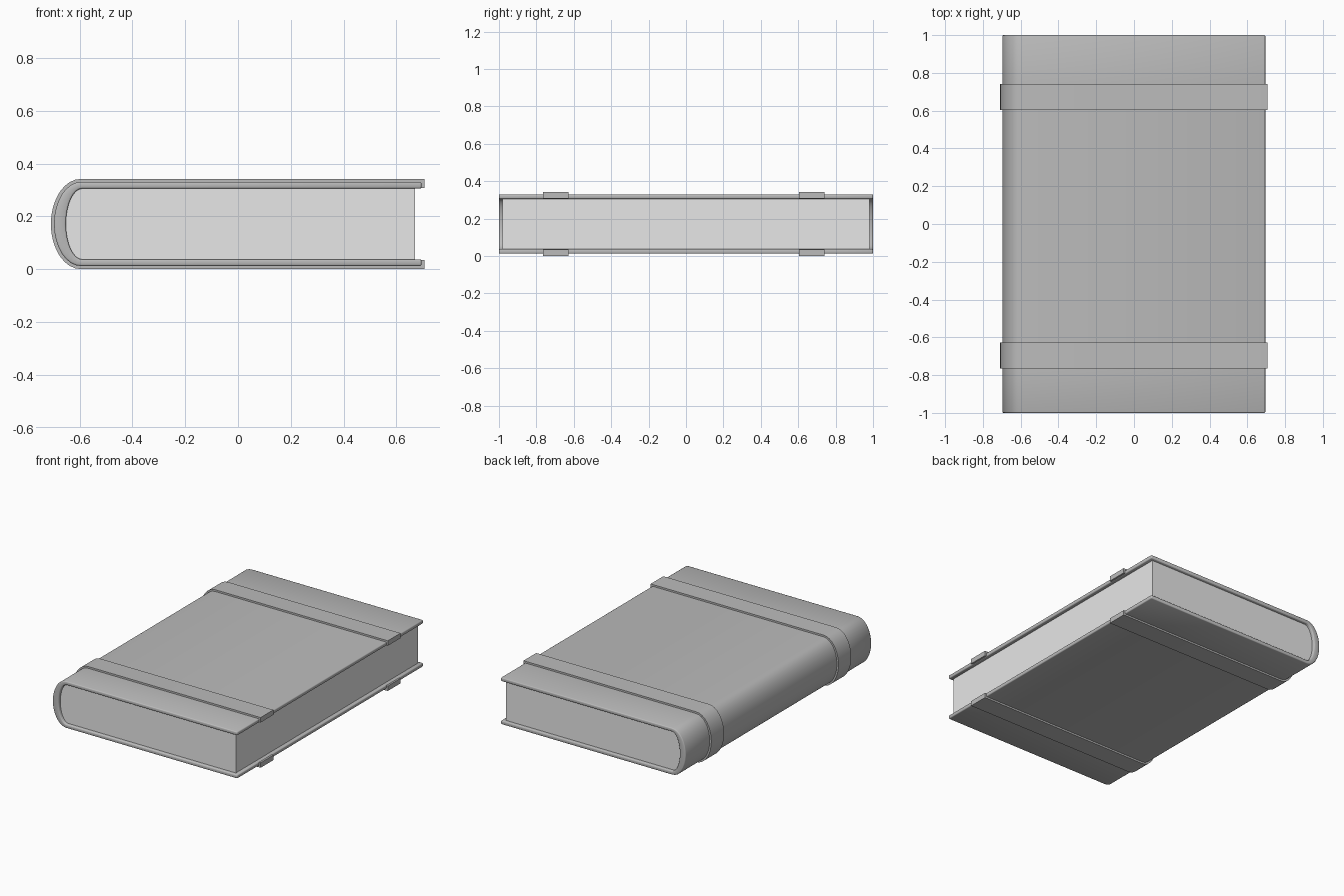
import bpy
import bmesh
import math

old = bpy.data.objects.get("Cube")
if old:
    bpy.data.objects.remove(old, do_unlink=True)

MID = 0.171          # height of the middle of the book
ARC_STEPS = 16


def material(name, value):
    mat = bpy.data.materials.new(name)
    mat.use_nodes = True
    colour = (value, value, value, 1)
    mat.diffuse_color = colour
    bsdf = mat.node_tree.nodes["Principled BSDF"]
    bsdf.inputs["Base Color"].default_value = colour
    bsdf.inputs["Roughness"].default_value = 0.8
    return mat


def book_path(spine_x, curve_x, half_height, fore_x):
    """Open path: along the bottom, round the spine, back along the top."""
    path = [(fore_x, MID - half_height)]
    for i in range(ARC_STEPS + 1):
        a = -math.pi / 2 + math.pi * i / ARC_STEPS
        path.append((curve_x - (curve_x - spine_x) * math.cos(a),
                     MID + half_height * math.sin(a)))
    path.append((fore_x, MID + half_height))
    return path


def finish(name, bm, mat):
    bmesh.ops.recalc_face_normals(bm, faces=bm.faces)
    mesh = bpy.data.meshes.new(name)
    bm.to_mesh(mesh)
    bm.free()
    mesh.materials.append(mat)
    obj = bpy.data.objects.new(name, mesh)
    bpy.context.collection.objects.link(obj)
    bpy.context.view_layer.objects.active = obj
    return obj


def shell(name, outer, inner, stations, mat):
    """Wrapped board: a thick open profile run through several y stations."""
    bm = bmesh.new()
    loop = outer + inner[::-1]
    rings = [[bm.verts.new((x, y, z)) for x, z in loop] for y in stations]
    n = len(loop)
    for a, b in zip(rings, rings[1:]):
        for i in range(n):
            j = (i + 1) % n
            bm.faces.new((a[i], a[j], b[j], b[i]))
    for ring in (rings[0], rings[-1]):
        for i in range(len(outer) - 1):
            bm.faces.new((ring[i], ring[i + 1], ring[n - 2 - i], ring[n - 1 - i]))
    return finish(name, bm, mat)


def smooth_by_angle(obj, degrees):
    bpy.ops.object.select_all(action="DESELECT")
    obj.select_set(True)
    bpy.context.view_layer.objects.active = obj
    bpy.ops.object.shade_smooth_by_angle(angle=math.radians(degrees))


cover_grey = material("cover grey", 0.5)
page_grey = material("page light grey", 0.8)
bands = {"front_band": (-0.765, -0.628), "back_band": (0.603, 0.74)}

# Cover: two boards joined by the rounded spine
cover = shell("cover",
              book_path(-0.697, -0.595, 0.159, 0.695),
              book_path(-0.652, -0.59, 0.134, 0.695),
              [-1] + [y for pair in bands.values() for y in pair] + [1],
              cover_grey)
bevel = cover.modifiers.new("soft edges", "BEVEL")
bevel.width = 0.006
bevel.segments = 2
bevel.limit_method = "ANGLE"
bevel.angle_limit = math.radians(60)
for poly in cover.data.polygons:
    poly.use_smooth = True

# Raised bands wrapped round the cover
for name, stations in bands.items():
    band = shell(name,
                 book_path(-0.709, -0.595, 0.171, 0.706),
                 book_path(-0.67, -0.59, 0.137, 0.706),
                 stations, cover_grey)
    smooth_by_angle(band, 40)

# Page block, set back from the cover edges
bm = bmesh.new()
outline = book_path(-0.655, -0.59, 0.136, 0.67)
base = bm.faces.new([bm.verts.new((x, -0.98, z)) for x, z in outline])
end = bmesh.ops.extrude_face_region(bm, geom=[base], use_keep_orig=True)
bmesh.ops.translate(bm, vec=(0, 1.96, 0),
                    verts=[v for v in end["geom"] if isinstance(v, bmesh.types.BMVert)])
pages = finish("pages", bm, page_grey)
smooth_by_angle(pages, 40)
